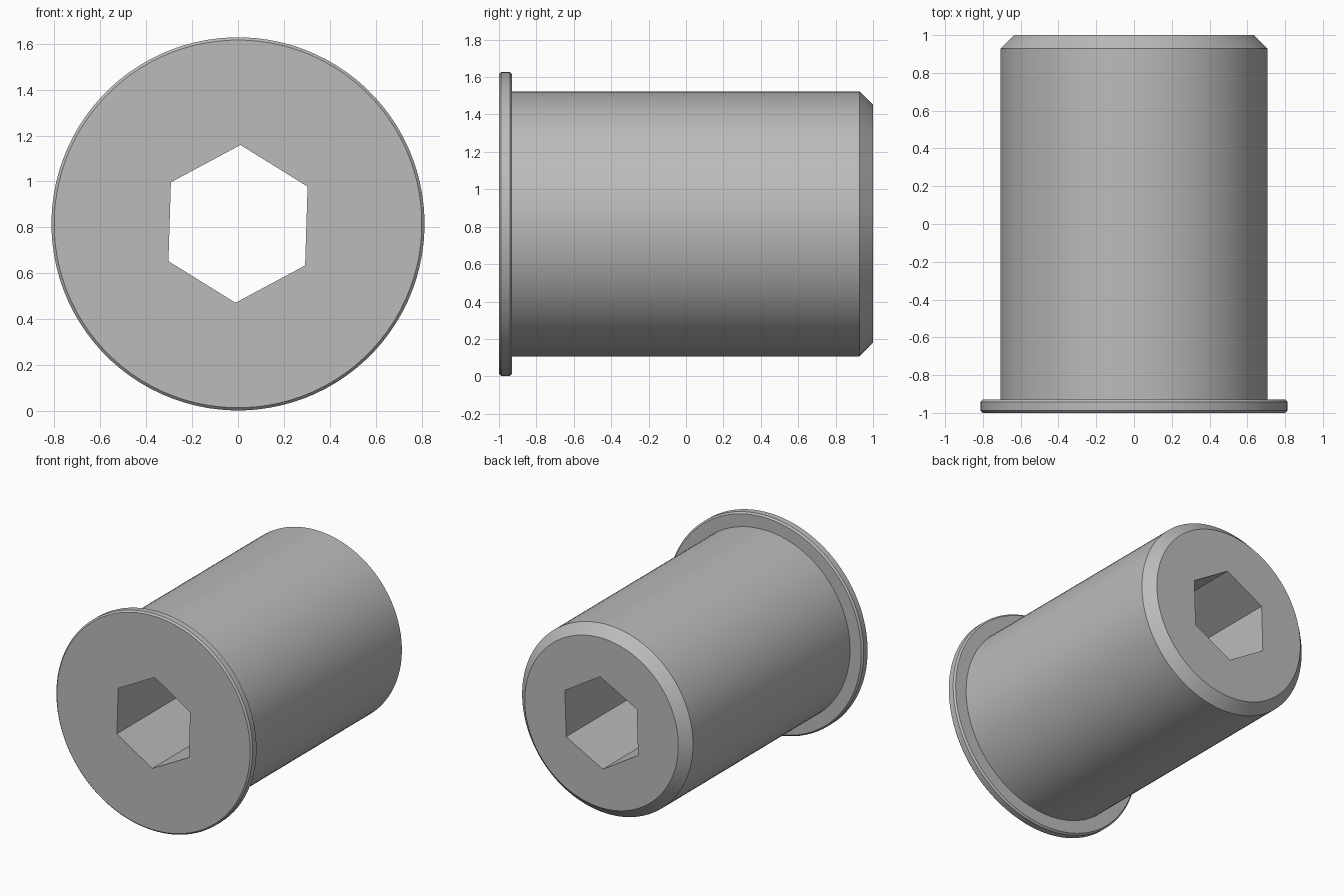
import bpy, bmesh
from math import sin, cos, radians, tau

if "Cube" in bpy.data.objects:
    bpy.data.objects.remove(bpy.data.objects["Cube"])

CENTRE_Z = 0.815
SEGMENTS = 96
TWIST = radians(28.2)      # slight roll of the hexagonal bore
BORE_RADIUS = 0.344

# (radius, y) from the flange face to the chamfered end
PROFILE = [(0.801, -1.0), (0.813, -0.988), (0.813, -0.942), (0.801, -0.93),
           (0.708, -0.93), (0.708, 0.928), (0.636, 1.0)]

steel = bpy.data.materials.new("grey_steel")
steel.use_nodes = True
colour = (0.5, 0.5, 0.5, 1)
steel.diffuse_color = colour
steel.node_tree.nodes["Principled BSDF"].inputs["Base Color"].default_value = colour


def ring(bm, radius, y, count):
    """Circle of vertices about the bushing axis."""
    angles = [TWIST + tau * i / count for i in range(count)]
    return [bm.verts.new((radius * cos(a), y, CENTRE_Z + radius * sin(a)))
            for a in angles]


def bridge(bm, a, b):
    n = len(a)
    for i in range(n):
        j = (i + 1) % n
        bm.faces.new((a[i], a[j], b[j], b[i]))


def end_face(bm, circle, hexagon):
    """Flat annulus: one face per side of the hexagon."""
    step = len(circle) // 6
    for k in range(6):
        arc = [circle[(k * step + i) % len(circle)] for i in range(step + 1)]
        bm.faces.new(arc + [hexagon[(k + 1) % 6], hexagon[k]])


bm = bmesh.new()
# Flange, barrel and chamfer
rings = [ring(bm, r, y, SEGMENTS) for r, y in PROFILE]
for a, b in zip(rings, rings[1:]):
    bridge(bm, a, b)
# Hexagonal through bore
front_hex = ring(bm, BORE_RADIUS, PROFILE[0][1], 6)
back_hex = ring(bm, BORE_RADIUS, PROFILE[-1][1], 6)
bridge(bm, front_hex, back_hex)
end_face(bm, rings[0], front_hex)
end_face(bm, rings[-1], back_hex)
bmesh.ops.recalc_face_normals(bm, faces=bm.faces)

mesh = bpy.data.meshes.new("flanged_bushing")
bm.to_mesh(mesh)
bm.free()
mesh.materials.append(steel)
bushing = bpy.data.objects.new("flanged_bushing", mesh)
bpy.context.collection.objects.link(bushing)

# Smooth barrel, crisp edges
bpy.ops.object.select_all(action='DESELECT')
bushing.select_set(True)
bpy.context.view_layer.objects.active = bushing
bpy.ops.object.shade_smooth_by_angle(angle=radians(30))
